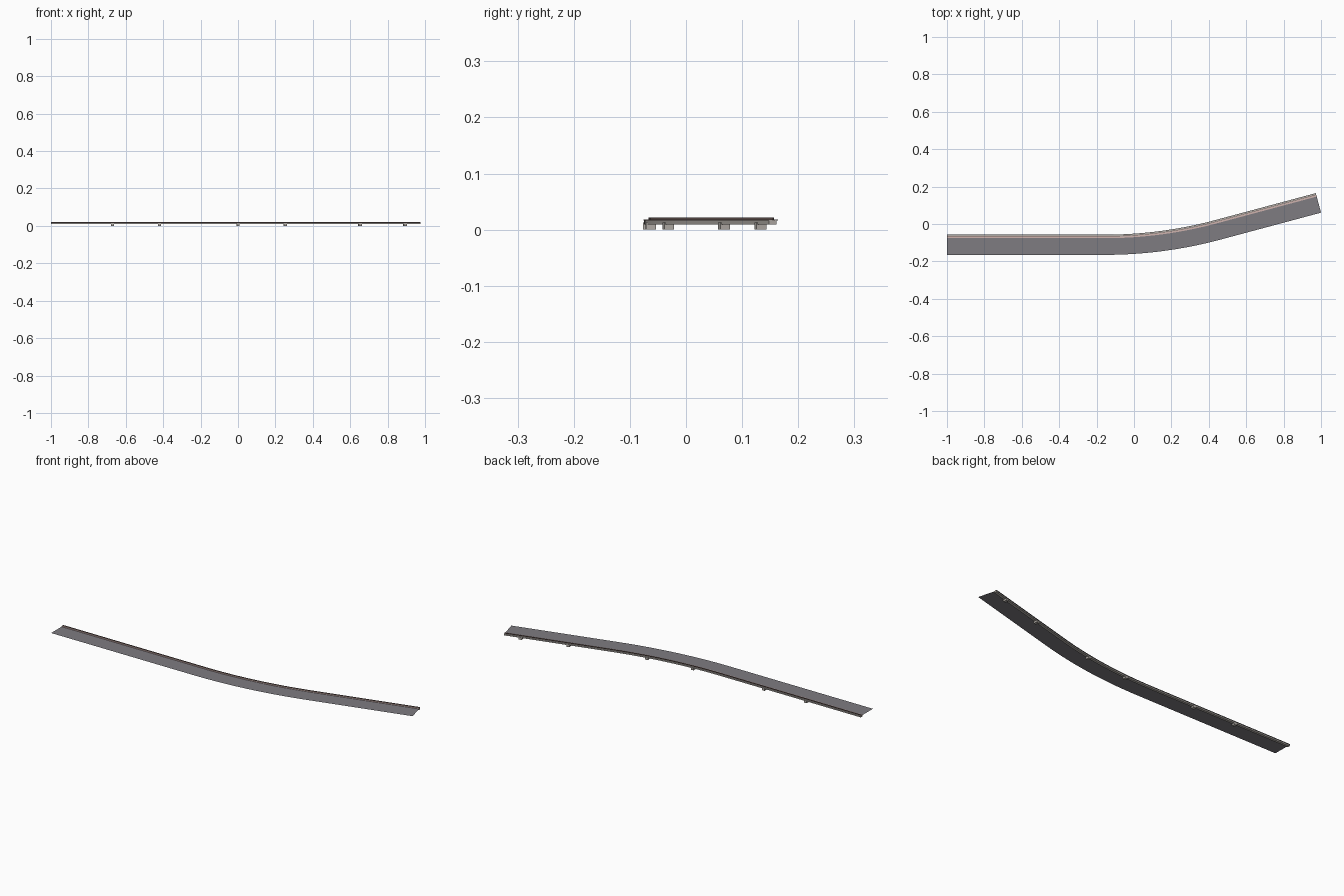
import bpy, bmesh, math

if "Cube" in bpy.data.objects:
    bpy.data.objects.remove(bpy.data.objects["Cube"])

ANGLE = math.radians(15)
EDGE_Y, END = -0.057, (0.972, 0.165)      # inner (left-hand) edge: start y and end point
T = 0.30                                  # tangent length of the bend
CORNER_X = END[0] - (END[1] - EDGE_Y) / math.tan(ANGLE)
R = T / math.tan(ANGLE / 2)
START_X = CORNER_X - T


def station(x):
    """Point on the inner edge and heading at a given x."""
    a = 0.0
    y = EDGE_Y
    if x > START_X:
        a = min(math.asin(min((x - START_X) / R, 1)), ANGLE)
        if a < ANGLE:
            y = EDGE_Y + R * (1 - math.cos(a))
        else:
            y = EDGE_Y + (x - CORNER_X) * math.tan(ANGLE)
    return x, y, a


ARC = 20
PATH = [station(-1.0)]
PATH += [station(START_X + R * math.sin(ANGLE * i / ARC)) for i in range(ARC + 1)]
PATH.append(station(END[0]))


def material(name, rgb):
    m = bpy.data.materials.new(name)
    m.diffuse_color = (*rgb, 1)
    m.use_nodes = True
    m.node_tree.nodes["Principled BSDF"].inputs["Base Color"].default_value = m.diffuse_color
    return m


def finish(name, bm, mat):
    me = bpy.data.meshes.new(name)
    bm.to_mesh(me)
    bm.free()
    ob = bpy.data.objects.new(name, me)
    bpy.context.collection.objects.link(ob)
    me.materials.append(mat)
    return ob


def sweep(name, profile, mat, closed=True):
    """Sweep (offset to the right of the edge, z) points along the path."""
    bm = bmesh.new()
    rings = [[bm.verts.new((x + o * math.sin(a), y - o * math.cos(a), z))
              for o, z in profile] for x, y, a in PATH]
    n = len(profile)
    for r0, r1 in zip(rings, rings[1:]):
        for i in range(n if closed else n - 1):
            j = (i + 1) % n
            bm.faces.new((r0[i], r0[j], r1[j], r1[i]))
    if closed:
        bm.faces.new(rings[0])
        bm.faces.new(rings[-1])
        bmesh.ops.recalc_face_normals(bm, faces=bm.faces)
    return finish(name, bm, mat)


def rect(o0, o1, z0, z1):
    return [(o0, z0), (o1, z0), (o1, z1), (o0, z1)]


asphalt = material("asphalt", (0.21, 0.20, 0.22))
concrete = material("concrete", (0.45, 0.42, 0.39))
stripe = material("curb_pink", (0.62, 0.45, 0.42))
dark = material("rail_dark", (0.16, 0.11, 0.10))

# Thin road deck
sweep("road_deck", [(0.0, 0.0160), (0.108, 0.0160)][::-1], asphalt, closed=False)

# Edge beam below, kerb strips and thin rail above
sweep("edge_beam", rect(0.004, 0.018, 0.009, 0.0172), concrete)
sweep("outer_strip", rect(0.001, 0.007, 0.0162, 0.0178), concrete)
sweep("kerb_strip", rect(0.011, 0.019, 0.0162, 0.0182), stripe)
sweep("edge_rail", rect(0.0080, 0.0100, 0.0165, 0.0215), dark)

# Support feet under the edge beam
for i, fx in enumerate((-0.67, -0.42, 0.0, 0.25, 0.65, 0.89)):
    x, y, a = station(fx)
    bpy.ops.mesh.primitive_cube_add(
        size=1, location=(x + 0.011 * math.sin(a), y - 0.011 * math.cos(a), 0.0065),
        rotation=(0, 0, a))
    foot = bpy.context.object
    foot.name = f"support_foot_{i + 1}"
    foot.scale = (0.016, 0.018, 0.013)
    foot.data.materials.append(concrete)
